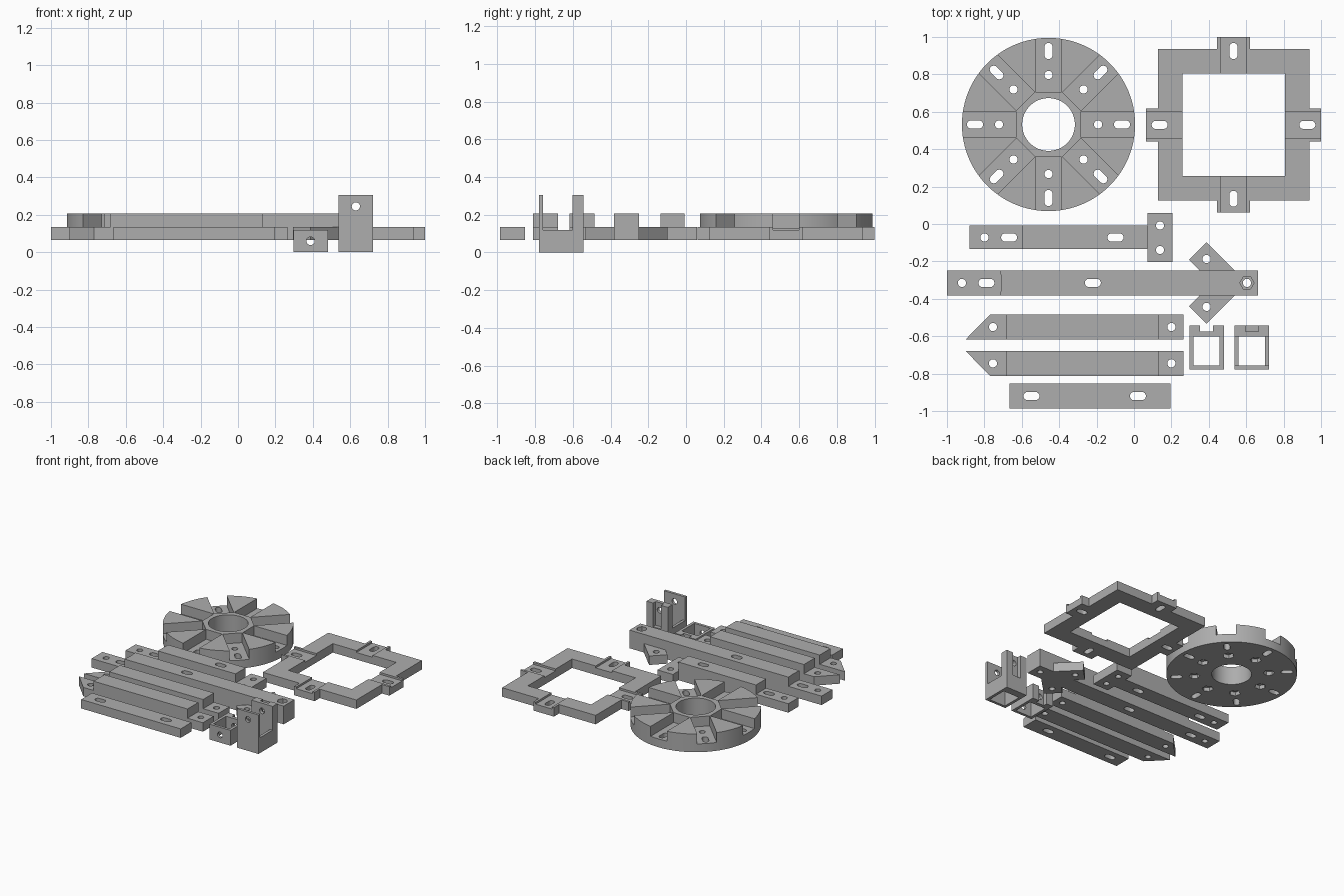
import bpy, math
from math import pi, cos, sin
from mathutils import Matrix, Vector

cube = bpy.data.objects.get("Cube")
if cube:
    bpy.data.objects.remove(cube)

grey = bpy.data.materials.new("plain grey")
GREY = (0.42, 0.42, 0.42, 1)
grey.diffuse_color = GREY
grey.use_nodes = True
grey.node_tree.nodes["Principled BSDF"].inputs["Base Color"].default_value = GREY

LOW, MID, TOP = 0.065, 0.135, 0.207   # shared height levels of the flat parts
HOLE, SLOT = 0.022, 0.022


# ---- outlines ----
def rect(x0, x1, y0, y1):
    return [(x0, y0), (x1, y0), (x1, y1), (x0, y1)]


def ngon(x, y, r, n=24):
    return [(x + r * cos(2 * pi * i / n), y + r * sin(2 * pi * i / n)) for i in range(n)]


def turn(pts, angle, cx=0, cy=0):
    c, s = cos(angle), sin(angle)
    return [(cx + x * c - y * s, cy + x * s + y * c) for x, y in pts]


def stadium(x, y, half=0.043, r=SLOT, n=8):
    pts = []
    for side in (0, 1):
        off = (half - r) * (1 if side == 0 else -1)
        for i in range(n + 1):
            a = -pi / 2 + pi * side + pi * i / n
            pts.append((x + off + r * cos(a), y + r * sin(a)))
    return pts


# ---- solids ----
def prism(name, pts, z0, z1):
    n = len(pts)
    verts = [(x, y, z) for z in (z0, z1) for x, y in pts]
    faces = [tuple(reversed(range(n))), tuple(range(n, 2 * n))]
    faces += [(i, (i + 1) % n, n + (i + 1) % n, n + i) for i in range(n)]
    mesh = bpy.data.meshes.new(name)
    mesh.from_pydata(verts, [], faces)
    mesh.materials.append(grey)
    obj = bpy.data.objects.new(name, mesh)
    bpy.context.collection.objects.link(obj)
    return obj


def combine(target, tools, operation):
    """Apply booleans in turn, then remove the helper solids."""
    for tool in tools:
        mod = target.modifiers.new("shape", 'BOOLEAN')
        mod.operation, mod.object, mod.solver = operation, tool, 'EXACT'
    graph = bpy.context.evaluated_depsgraph_get()
    mesh = bpy.data.meshes.new_from_object(target.evaluated_get(graph))
    target.modifiers.clear()
    target.data = mesh
    for tool in tools:
        bpy.data.objects.remove(tool)


def cut(target, *tools):
    combine(target, list(tools), 'DIFFERENCE')


def join(target, *tools):
    combine(target, list(tools), 'UNION')


def through(pts, z0=-0.1, z1=0.5):
    return prism("cutter", pts, z0, z1)


def y_hole(x, z, y0, y1):
    tool = prism("cutter", ngon(x, z, HOLE), -y1, -y0)
    tool.data.transform(Matrix.Rotation(pi / 2, 4, 'X'))
    return tool


# ---- slotted disc ----
DX, DY = -0.457, 0.532
disc = prism("slotted_disc", ngon(DX, DY, 0.463, 96), LOW, TOP)
cut(disc, through(ngon(DX, DY, 0.141, 64)))
for k in range(8):
    a = k * pi / 4
    channel = turn(rect(0.174, 0.52, -0.07, 0.07), a, DX, DY)
    cut(disc, through(channel, MID - 0.005))
    cut(disc,
        through(turn(stadium(0.393, 0), a, DX, DY)),
        through(turn(ngon(0.265, 0, HOLE), a, DX, DY)),
        through(turn(ngon(0.265, 0, 0.04, 6), a, DX, DY), 0, LOW + 0.03))

# ---- square frame with four grooved tabs ----
FX, FY = 0.532, 0.53
frame = prism("square_frame", rect(FX - 0.405, FX + 0.405, FY - 0.405, FY + 0.405), LOW, MID)
join(frame, *[prism("tab", turn(rect(0.3, 0.469, -0.088, 0.088), k * pi / 2, FX, FY), LOW, MID)
              for k in range(4)])
cut(frame, through(rect(FX - 0.274, FX + 0.274, FY - 0.274, FY + 0.274)))
for k in range(4):
    a = k * pi / 2
    cut(frame,
        through(turn(rect(0.25, 0.52, -0.07, 0.07), a, FX, FY), 0.12),
        through(turn(stadium(0.395, 0), a, FX, FY)))

# ---- T-shaped arm ----
t_arm = prism("t_arm", rect(-0.88, 0.1, -0.134, -0.008), LOW, MID)
join(t_arm,
     prism("body", rect(-0.6, 0.072, -0.134, -0.008), LOW, TOP),
     prism("head", rect(0.072, 0.206, -0.203, 0.059), LOW, MID))
cut(t_arm,
    through(ngon(-0.8, -0.072, HOLE)),
    through(stadium(-0.668, -0.072)),
    through(stadium(-0.099, -0.072)),
    through(ngon(0.139, -0.008, HOLE)),
    through(ngon(0.139, -0.139, HOLE)))

# ---- long arm with two diagonal braces ----
AY = -0.315
long_arm = prism("long_arm", rect(-1.0, 0.663, AY - 0.067, AY + 0.067), LOW, TOP)
cut(long_arm, through(ngon(-1.173, AY, 0.463, 96), MID))
for side in (1, -1):
    a = pi - side * pi / 4
    join(long_arm, prism("brace", turn(rect(0, 0.242, -0.066, 0.066), a, 0.512, AY), LOW, MID))
    cut(long_arm, through(ngon(0.388, AY + side * 0.128, HOLE)))
cut(long_arm,
    through(ngon(-0.92, AY, HOLE)),
    through(stadium(-0.789, AY)),
    through(stadium(-0.22, AY)),
    through(ngon(0.604, AY, HOLE)),
    through(ngon(0.604, AY, 0.038, 6), TOP - 0.035))

# ---- mirrored pair of pointed bars ----
for name, inner, side in (("rear_pointed_bar", -0.484, 1), ("front_pointed_bar", -0.812, -1)):
    far = inner - side * 0.134
    mid = (inner + far) / 2
    point_y, blunt_y = (far, inner) if side == 1 else (inner, far)
    if side == 1:
        outline = [(-0.901, far), (0.265, far), (0.265, inner), (-0.77, inner)]
    else:
        outline = [(-0.77, inner), (0.265, inner), (0.265, far), (-0.901, far)]
    bar = prism(name, outline, LOW, MID)
    join(bar, prism("body", rect(-0.682, 0.131, min(inner, far), max(inner, far)), LOW, TOP))
    cut(bar, through(ngon(-0.754, mid, HOLE)), through(ngon(0.2, mid, HOLE)))

# ---- plain slotted bar ----
plain_bar = prism("slotted_bar", rect(-0.666, 0.195, -0.987, -0.853), LOW, MID)
cut(plain_bar, through(stadium(-0.548, -0.92)), through(stadium(0.021, -0.92)))


# ---- square sleeves ----
def sleeve(name, x, height, hole_z, notch_z):
    obj = prism(name, rect(x - 0.092, x + 0.092, -0.778, -0.543), 0, height)
    cut(obj, through(rect(x - 0.07, x + 0.07, -0.757, -0.602)))
    cut(obj,
        through(rect(x - 0.035, x + 0.035, -0.575, -0.5), notch_z),
        y_hole(x, hole_z, -0.85, -0.45))
    return obj


sleeve("short_sleeve", 0.388, 0.12, 0.06, -0.1)
tall = sleeve("tall_sleeve", 0.63, 0.305, 0.245, 0.12)
cut(tall, through(rect(0.5, 0.76, -0.757, -0.602), 0.12))

# ---- soften only the curved walls ----
bpy.ops.object.select_all(action='DESELECT')
parts = [o for o in bpy.context.collection.objects if o.type == 'MESH' and grey.name in o.data.materials]
for part in parts:
    part.select_set(True)
bpy.context.view_layer.objects.active = disc
bpy.ops.object.shade_smooth_by_angle(angle=math.radians(28))
